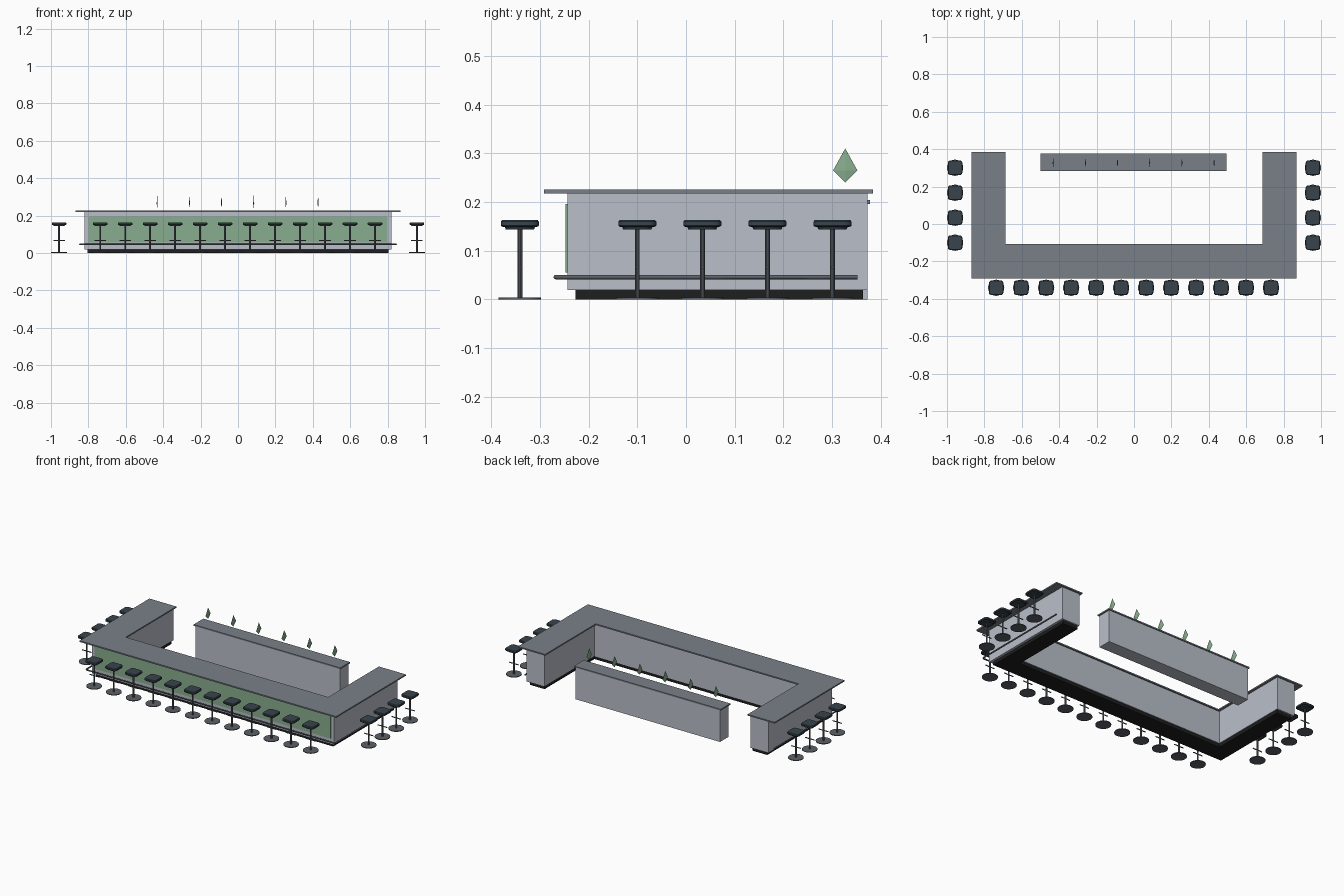
import bpy, bmesh, math
from mathutils import Matrix, Vector

if "Cube" in bpy.data.objects:
    bpy.data.objects.remove(bpy.data.objects["Cube"])


def material(name, rgb):
    m = bpy.data.materials.new(name)
    lin = [(c / 255 / 12.92) if c < 10 else ((c / 255 + 0.055) / 1.055) ** 2.4 for c in rgb]
    m.diffuse_color = (*lin, 1)
    m.use_nodes = True
    m.node_tree.nodes["Principled BSDF"].inputs["Base Color"].default_value = m.diffuse_color
    return m


PALE = material("pale grey panel", (186, 191, 201))
SLATE = material("slate worktop", (121, 128, 135))
GREEN = material("sage green", (136, 174, 142))
BLACK = material("black plinth", (30, 30, 31))
METAL = material("dark metal", (92, 97, 104))
SEAT = material("dark seat", (56, 68, 76))


def add(name, bm, mat):
    bmesh.ops.recalc_face_normals(bm, faces=bm.faces)
    me = bpy.data.meshes.new(name)
    bm.to_mesh(me)
    bm.free()
    me.materials.append(mat)
    ob = bpy.data.objects.new(name, me)
    bpy.context.collection.objects.link(ob)
    return ob


def loft(bm, rings):
    """Skin a list of equal-length point rings and cap both ends."""
    loops = [[bm.verts.new(p) for p in r] for r in rings]
    n = len(loops[0])
    for a, b in zip(loops, loops[1:]):
        for i in range(n):
            j = (i + 1) % n
            bm.faces.new((a[i], a[j], b[j], b[i]))
    bm.faces.new(loops[0][::-1])
    bm.faces.new(loops[-1])


def box(name, x, y, z, mat):
    bm = bmesh.new()
    loft(bm, [[(x[0], y[0], h), (x[1], y[0], h), (x[1], y[1], h), (x[0], y[1], h)] for h in z])
    return add(name, bm, mat)


def u_shape(name, xo, xi, front, inner, back, z, mat):
    """U-shaped slab open to the back."""
    pts = [(-xo, front), (xo, front), (xo, back), (xi, back),
           (xi, inner), (-xi, inner), (-xi, back), (-xo, back)]
    bm = bmesh.new()
    loft(bm, [[(px, py, h) for px, py in pts] for h in z])
    return add(name, bm, mat)


# Main counter: plinth, body, worktop and front panel
u_shape("counter_plinth", 0.805, 0.705, -0.227, -0.12, 0.363, (0, 0.02), BLACK)
u_shape("counter_body", 0.82, 0.70, -0.243, -0.115, 0.373, (0.02, 0.218), PALE)
u_shape("counter_top", 0.87, 0.687, -0.292, -0.107, 0.384, (0.218, 0.226), SLATE)
box("front_panel", (-0.8, 0.8), (-0.247, -0.242), (0.055, 0.196), GREEN)

# Foot rail running around the outside of the counter
curve = bpy.data.curves.new("rail_path", 'CURVE')
curve.dimensions = '3D'
curve.bevel_depth = 0.0045
curve.bevel_resolution = 2
curve.use_fill_caps = True
path = [(-0.845, 0.352), (-0.845, -0.262), (-0.839, -0.268),
        (0.839, -0.268), (0.845, -0.262), (0.845, 0.352)]
spline = curve.splines.new('POLY')
spline.points.add(len(path) - 1)
for p, (px, py) in zip(spline.points, path):
    p.co = (px, py, 0.046, 1)
curve.materials.append(METAL)
rail = bpy.data.objects.new("foot_rail", curve)
bpy.context.collection.objects.link(rail)

# Back bar with a thin worktop
box("back_bar_body", (-0.492, 0.488), (0.29, 0.373), (0, 0.196), PALE)
box("back_bar_top", (-0.5, 0.495), (0.284, 0.378), (0.196, 0.204), SLATE)

# Kite-shaped ornaments hanging above the back bar
for k in range(6):
    cx = -0.432 + 0.172 * k
    bm = bmesh.new()
    belt = [bm.verts.new((cx + dx, 0.327 + dy, 0.265))
            for dx, dy in ((0.003, 0), (0, 0.025), (-0.003, 0), (0, -0.025))]
    for tip in (0.24, 0.31):
        v = bm.verts.new((cx, 0.327, tip))
        for i in range(4):
            bm.faces.new((belt[i], belt[(i + 1) % 4], v))
    add("hanging_ornament", bm, GREEN)


# Stool parts
def cylinder(bm, r, depth, segs, matrix):
    bmesh.ops.create_cone(bm, cap_ends=True, segments=segs, radius1=r, radius2=r,
                          depth=depth, matrix=matrix)


def rounded_square(h, z, c):
    """Square ring of half-size h with corner radius c."""
    ring = []
    for q in range(4):
        base = q * math.pi / 2
        mid = Matrix.Rotation(base, 2) @ Vector((h - c, h - c))
        for s in range(4):
            a = base + s * math.pi / 6
            ring.append((mid.x + c * math.cos(a), mid.y + c * math.sin(a), z))
    return ring


def seat():
    bm = bmesh.new()
    loft(bm, [rounded_square(h, z, 0.014) for h, z in
              ((0.029, 0.144), (0.031, 0.149), (0.037, 0.1495), (0.039, 0.152),
               (0.039, 0.160), (0.036, 0.1635))])
    return add("stool_seat", bm, SEAT)


def frame():
    bm = bmesh.new()
    cylinder(bm, 0.0435, 0.004, 24, Matrix.Translation((0, 0, 0.002)))
    cylinder(bm, 0.005, 0.142, 10, Matrix.Translation((0, 0, 0.074)))
    cylinder(bm, 0.003, 0.062, 8,
             Matrix.Translation((0, 0, 0.066)) @ Matrix.Rotation(math.pi / 2, 4, 'Y'))
    return add("stool_frame", bm, METAL)


# Twelve stools along the front, four down each side
spots = [(-0.737 + 0.1336 * i, -0.341) for i in range(12)]
spots += [(s * 0.9565, -0.1 + 0.1336 * i) for s in (-1, 1) for i in range(4)]
parts = [seat(), frame()]
for ob in parts:
    bpy.ops.object.select_all(action='DESELECT')
    ob.select_set(True)
    bpy.context.view_layer.objects.active = ob
    bpy.ops.object.shade_smooth_by_angle(angle=math.radians(35))
    ob.location = (*spots[0], 0)
    for sx, sy in spots[1:]:
        dup = ob.copy()
        dup.location = (sx, sy, 0)
        bpy.context.collection.objects.link(dup)
